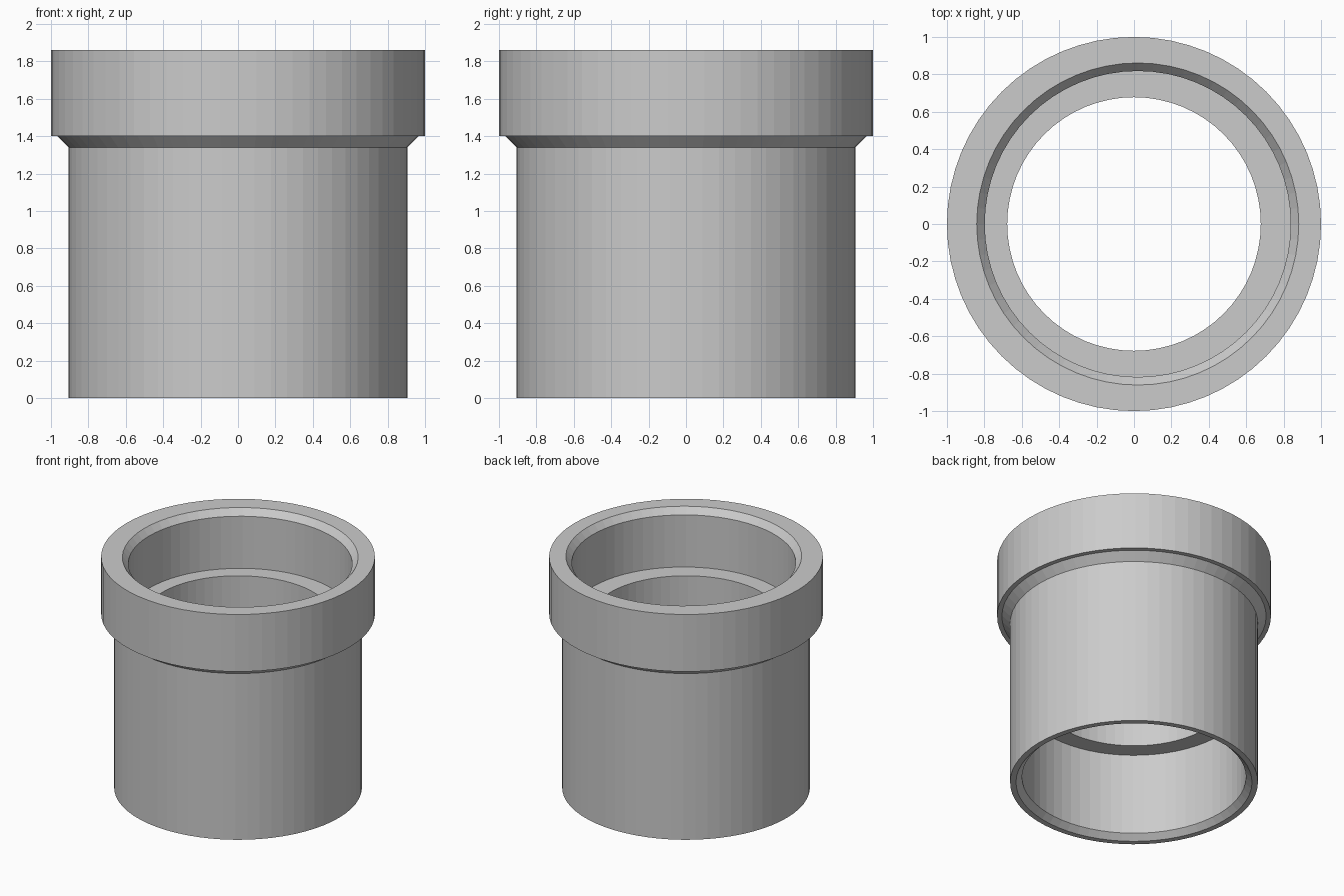
import bpy
import bmesh
from math import cos, sin, tau

SEGMENTS = 64

cube = bpy.data.objects.get("Cube")
if cube:
    bpy.data.objects.remove(cube, do_unlink=True)

grey = bpy.data.materials.new("light_grey")
grey.use_nodes = True
colour = (0.6, 0.6, 0.6, 1)
grey.diffuse_color = colour
grey.node_tree.nodes["Principled BSDF"].inputs["Base Color"].default_value = colour


def lathe(name, profile):
    """Closed profile of (radius, height, centre x) turned around z."""
    bm = bmesh.new()
    rings = []
    for radius, z, cx in profile:
        angles = [tau * i / SEGMENTS for i in range(SEGMENTS)]
        rings.append([bm.verts.new((cx + radius * cos(a), radius * sin(a), z))
                      for a in angles])
    for k, ring in enumerate(rings):
        following = rings[(k + 1) % len(rings)]
        for i in range(SEGMENTS):
            j = (i + 1) % SEGMENTS
            bm.faces.new((ring[i], ring[j], following[j], following[i]))
    bmesh.ops.recalc_face_normals(bm, faces=bm.faces)
    mesh = bpy.data.meshes.new(name)
    bm.to_mesh(mesh)
    bm.free()
    mesh.materials.append(grey)
    obj = bpy.data.objects.new(name, mesh)
    bpy.context.collection.objects.link(obj)
    return obj


SOCKET_X = 0.02  # the upper socket sits slightly off centre

lathe("pipe_adapter", [
    # outer wall, chamfer and collar
    (0.905, 0, 0),
    (0.905, 1.34, 0),
    (0.965, 1.4, 0),
    (1, 1.4, 0),
    (1, 1.86, 0),
    # upper socket with chamfered mouth
    (0.861, 1.86, SOCKET_X),
    (0.818, 1.81, SOCKET_X),
    (0.818, 1.39, SOCKET_X),
    # narrow middle bore
    (0.678, 1.39, 0),
    (0.678, 0.7, 0),
    # lower socket with chamfered mouth
    (0.818, 0.7, 0),
    (0.818, 0.043, 0),
    (0.862, 0, 0),
])
